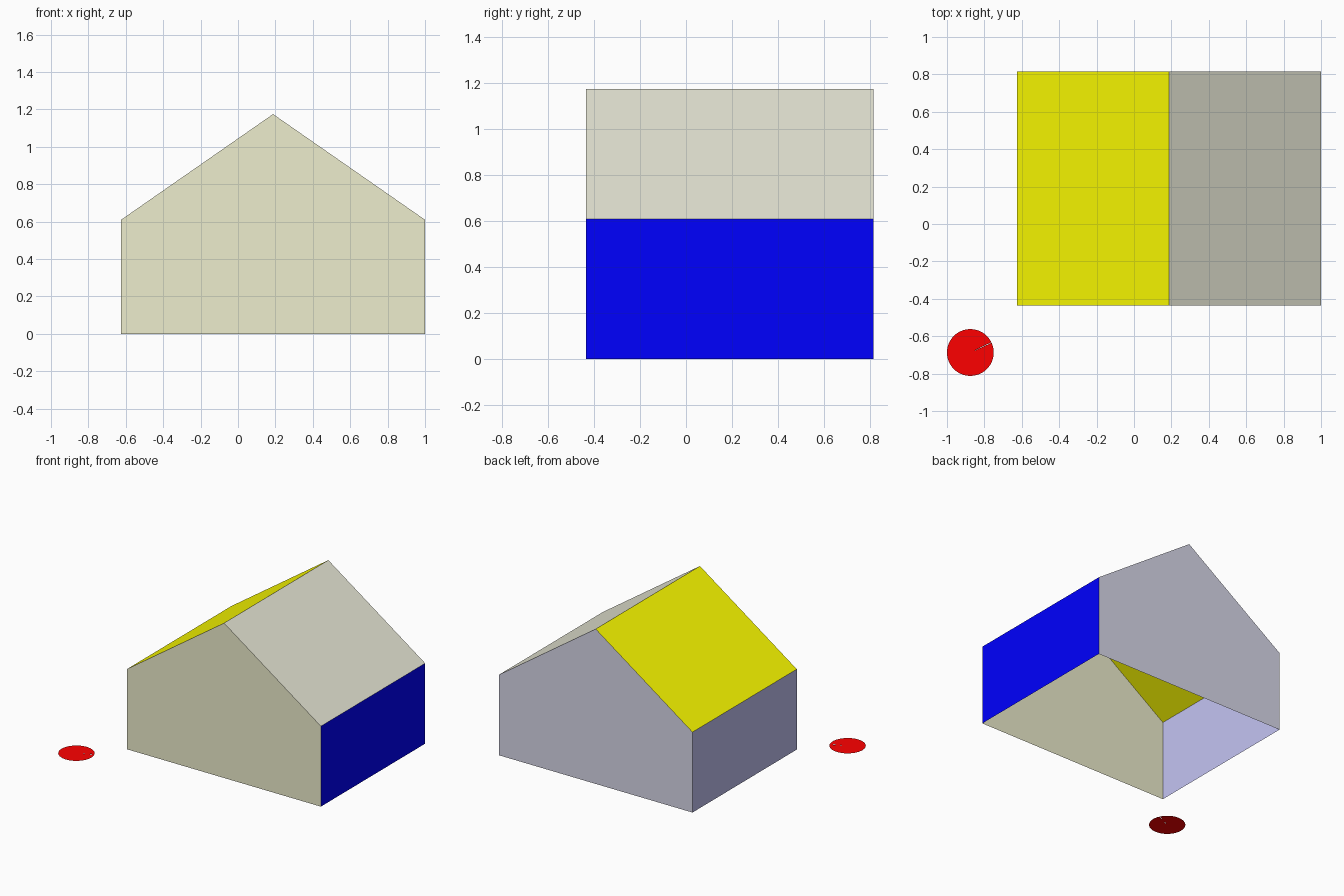
import bpy, math

if "Cube" in bpy.data.objects:
    bpy.data.objects.remove(bpy.data.objects["Cube"])

# House extents
X0, X1, Y0, Y1 = -0.625, 1.0, -0.435, 0.815
XM, EAVE, RIDGE = (X0 + X1) / 2, 0.61, 1.175


def panel(name, points, color):
    """One flat, single-sheet polygon in its own colour."""
    mesh = bpy.data.meshes.new(name)
    mesh.from_pydata(points, [], [list(range(len(points)))])
    mat = bpy.data.materials.new(name + "_colour")
    mat.diffuse_color = (*color, 1)
    mat.use_nodes = True
    mat.node_tree.nodes["Principled BSDF"].inputs["Base Color"].default_value = mat.diffuse_color
    mesh.materials.append(mat)
    obj = bpy.data.objects.new(name, mesh)
    bpy.context.collection.objects.link(obj)
    return obj


# Gable walls (front and back share one outline)
gable = [(X0, 0), (X1, 0), (X1, EAVE), (XM, RIDGE), (X0, EAVE)]
panel("front_wall", [(x, Y0, z) for x, z in gable], (0.85, 0.85, 0.61))
panel("back_wall", [(x, Y1, z) for x, z in reversed(gable)], (0.69, 0.69, 0.82))


# Side walls and roof slopes: outline edges swept from front to back
def sweep(name, a, b, color):
    panel(name, [(a[0], Y0, a[1]), (a[0], Y1, a[1]),
                 (b[0], Y1, b[1]), (b[0], Y0, b[1])], color)


sweep("right_wall", gable[1], gable[2], (0.0, 0.0, 1.0))
sweep("right_roof", gable[2], gable[3], (0.81, 0.81, 0.68))
sweep("left_roof", gable[3], gable[4], (1.0, 1.0, 0.0))
sweep("left_wall", gable[4], gable[0], (0.55, 0.55, 0.9))

# Flat ground disc with a hairline radial slit
R, CX, CY, N = 0.125, -0.875, -0.687, 96
start, span = math.radians(26), math.radians(358.5)
rim = [(CX + R * math.cos(start + span * i / N),
        CY + R * math.sin(start + span * i / N), 0) for i in range(N + 1)]
panel("ground_disc", [(CX, CY, 0)] + rim, (1.0, 0.0, 0.0))
